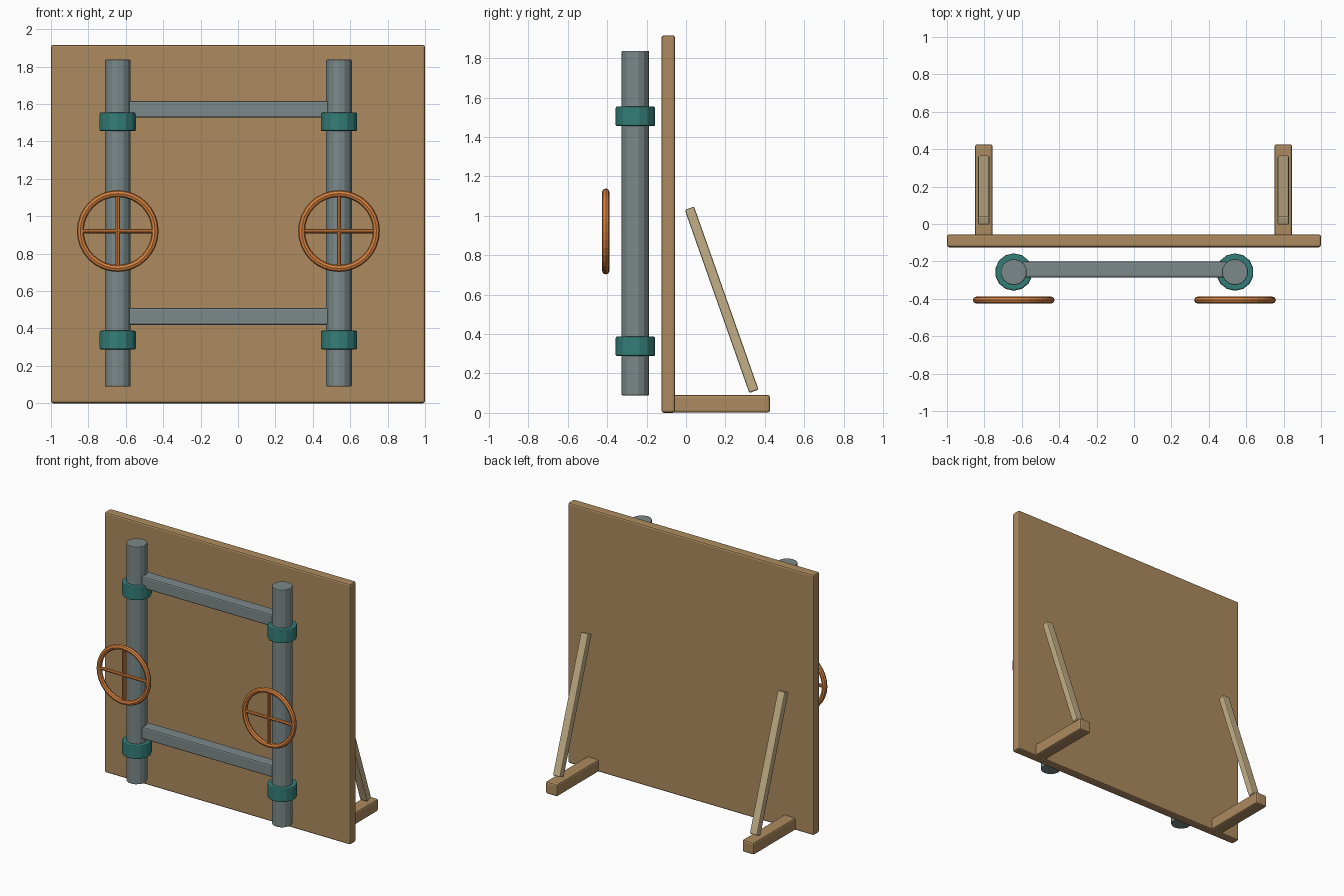
import bpy
from math import radians, pi

if "Cube" in bpy.data.objects:
    bpy.data.objects.remove(bpy.data.objects["Cube"])


def mat(name, rgb):
    m = bpy.data.materials.new(name)
    m.diffuse_color = (*rgb, 1)
    m.use_nodes = True
    m.node_tree.nodes["Principled BSDF"].inputs["Base Color"].default_value = m.diffuse_color
    return m


WOOD = mat("wood", (0.42, 0.26, 0.115))
PALE = mat("pale_wood", (0.55, 0.43, 0.24))
STEEL = mat("steel", (0.2, 0.25, 0.25))
TEAL = mat("teal", (0.035, 0.21, 0.19))
ORANGE = mat("orange", (0.68, 0.22, 0.05))


def finish(name, material, bevel=0.0, segments=2):
    ob = bpy.context.object
    ob.name = name
    ob.data.materials.append(material)
    if bevel:
        b = ob.modifiers.new("bevel", 'BEVEL')
        b.width, b.segments = bevel, segments
        b.limit_method, b.angle_limit = 'ANGLE', radians(60)
    return ob


def box(name, loc, size, material, bevel, rot_x=0.0):
    bpy.ops.mesh.primitive_cube_add(size=1, location=loc, rotation=(rot_x, 0, 0))
    bpy.context.object.scale = size
    bpy.ops.object.transform_apply(location=False, rotation=False, scale=True)
    return finish(name, material, bevel)


def cyl(name, loc, r, depth, material, sides=14, rot=(0, 0, 0), bevel=0.0):
    bpy.ops.mesh.primitive_cylinder_add(vertices=sides, radius=r, depth=depth,
                                        location=loc, rotation=rot)
    return finish(name, material, bevel)


# back board
box("board", (0, -0.09, 0.958), (2, 0.069, 1.916), WOOD, 0.012)

# feet and leaning struts behind the board
for side, x in (("left", -0.803), ("right", 0.798)):
    box(f"foot_{side}", (x, 0.176, 0.046), (0.095, 0.5, 0.09), WOOD, 0.012)
    box(f"strut_{side}", (x, 0.181, 0.574), (0.06, 0.05, 0.985), PALE, 0.008,
        radians(19.4))

# upright pipes with collars and hand wheels
for side, x in (("left", -0.643), ("right", 0.54)):
    cyl(f"pipe_{side}", (x, -0.257, 0.963), 0.07, 1.748, STEEL, bevel=0.005)
    for level, z in (("lower", 0.338), ("upper", 1.505)):
        cyl(f"collar_{level}_{side}", (x, -0.257, z), 0.1, 0.1, TEAL, bevel=0.008)
    bpy.ops.mesh.primitive_torus_add(location=(x, -0.407, 0.921), rotation=(pi / 2, 0, 0),
                                     major_radius=0.2, minor_radius=0.0185,
                                     major_segments=32, minor_segments=8)
    finish(f"wheel_rim_{side}", ORANGE)
    for kind, rot in (("upright", (0, 0, 0)), ("level", (0, pi / 2, 0))):
        cyl(f"wheel_spoke_{kind}_{side}", (x, -0.407, 0.921), 0.012, 0.39, ORANGE, 8, rot)

# cross rails between the pipes
for level, z in (("lower", 0.464), ("upper", 1.572)):
    box(f"rail_{level}", (-0.0515, -0.243, z), (1.1, 0.086, 0.09), STEEL, 0.01)
